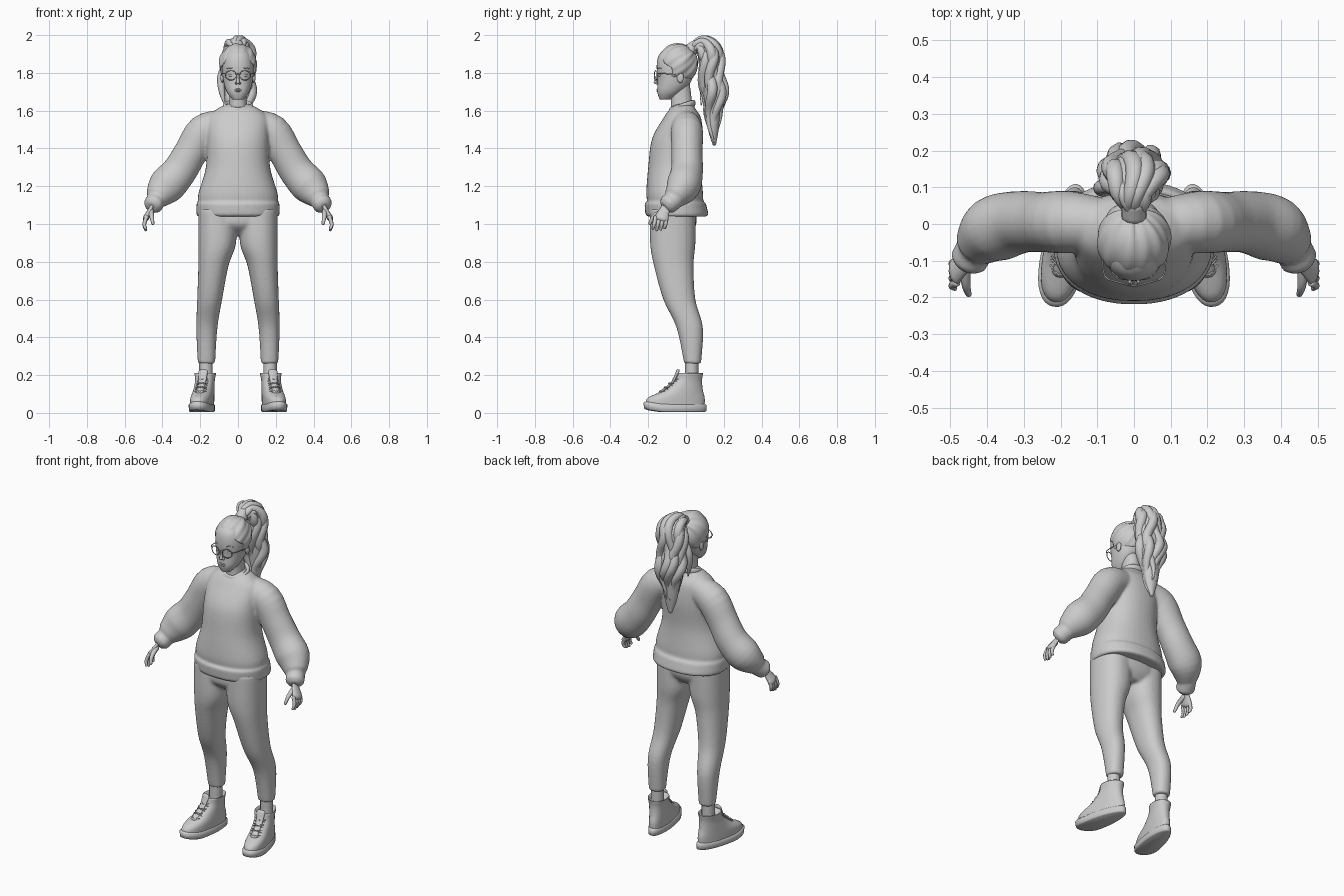
import bpy, bmesh, math, random
from mathutils import Matrix, Vector

random.seed(4)
if "Cube" in bpy.data.objects:
    bpy.data.objects.remove(bpy.data.objects["Cube"])

COLOUR = (.6, .6, .6, 1)
grey = bpy.data.materials.new("plain_grey")
grey.use_nodes = True
grey.diffuse_color = COLOUR
grey.node_tree.nodes["Principled BSDF"].inputs["Base Color"].default_value = COLOUR
ACROSS, UP, DEEP = Vector((1, 0, 0)), Vector((0, 0, 1)), Vector((0, 1, 0))


def ring(z, front, back, half, x=0):
    """A level cross-section of a stack."""
    return (z, front, back, half, x)


def knot(x=0, y=0, z=0, r=.0025):
    """A point on a swept path, with its radius."""
    return (x, y, z, r)


def smooth(knots, steps):
    """Pass a Catmull-Rom spline through the knots."""
    padded = [knots[0], *knots, knots[-1]]
    out = []
    for span in zip(padded, padded[1:], padded[2:], padded[3:]):
        for i in range(steps):
            t = i / steps
            out.append(tuple(b + t / 2 * (c - a + t * (2 * a - 5 * b + 4 * c - d + t * (3 * (b - c) + d - a)))
                             for a, b, c, d in zip(*span)))
    return out + [knots[-1]]


def loft(bm, outlines):
    """Skin a list of point loops and cap both ends."""
    rows = [[bm.verts.new(p) for p in outline] for outline in outlines]
    for low, high in zip(rows, rows[1:]):
        for i in range(len(low)):
            bm.faces.new((low[i - 1], low[i], high[i], high[i - 1]))
    bm.faces.new(rows[0])
    bm.faces.new(rows[-1])


def angles(count):
    return [math.tau * i / count for i in range(count)]


def stack(bm, *rings, steps=5, sides=40, box=.9, taper=0):
    """Loft level rings; box squares their corners, taper narrows the back."""
    def soft(value):
        return math.copysign(abs(value) ** box, value)
    loft(bm, [[(x + half * soft(math.cos(a)) * (1 - taper * math.sin(a)),
                (front + back + (back - front) * soft(math.sin(a))) / 2, z) for a in angles(sides)]
              for z, front, back, half, x in smooth(rings, steps)])


def frames(knots, ref):
    """Position, two cross directions, tangent and radius along a path."""
    points = [Vector(k[:3]) for k in knots]
    for i, k in enumerate(knots):
        tangent = (points[min(i + 1, len(points) - 1)] - points[max(i - 1, 0)]).normalized()
        v = tangent.cross(ref).normalized()
        yield points[i], v.cross(tangent), v, tangent, k[3]


def sweep(bm, *knots, ref=DEEP, flat=1, steps=4, sides=12):
    """Sweep an ellipse along a path and round off its ends."""
    path = list(frames(smooth(knots, steps), ref))
    for end, sign in ((0, -1), (-1, 1)):
        p, u, v, t, r = path[end]
        path.insert(0 if end == 0 else len(path), (p + sign * t * r * .4, u, v, t, r * .6))
    loft(bm, [[p + u * r * math.cos(a) + v * r * flat * math.sin(a) for a in angles(sides)]
              for p, u, v, t, r in path])


def ball(bm, at, size, segments=20):
    place = Matrix.Translation(at) @ Matrix.Diagonal((*size, 1))
    return bmesh.ops.create_uvsphere(bm, u_segments=segments, v_segments=segments // 2, radius=1, matrix=place)["verts"]


def finish(bm, name, mirror=True, fuse=0):
    """Turn the mesh into an object, mirrored and optionally fused into one softened skin."""
    bmesh.ops.recalc_face_normals(bm, faces=bm.faces)
    for face in bm.faces:
        face.smooth = True
    mesh = bpy.data.meshes.new(name)
    bm.to_mesh(mesh)
    bm.clear()
    mesh.materials.append(grey)
    part = bpy.data.objects.new(name, mesh)
    bpy.context.collection.objects.link(part)
    if mirror:
        part.modifiers.new("Mirror", "MIRROR").use_mirror_merge = False
    if fuse:
        skin = part.modifiers.new("Fuse", "REMESH")
        skin.mode, skin.voxel_size, skin.use_smooth_shade = "VOXEL", .008, True
        part.modifiers.new("Soften", "SMOOTH").iterations = fuse


bm = bmesh.new()

# Sweater: body, ribbed hem, puffy sleeves and cuffs fused together
stack(bm, ring(z=1.1, front=-.2, back=.09, half=.21), ring(z=1.16, front=-.21, back=.09, half=.21),
      ring(z=1.3, front=-.2, back=.08, half=.17), ring(z=1.45, front=-.18, back=.09, half=.165),
      ring(z=1.56, front=-.12, back=.08, half=.16), ring(z=1.61, front=-.085, back=.05, half=.11),
      ring(z=1.635, front=-.06, back=.04, half=.06))
stack(bm, ring(z=1.04, front=-.205, back=.11, half=.215), ring(z=1.05, front=-.215, back=.12, half=.22),
      ring(z=1.11, front=-.22, back=.105, half=.22), ring(z=1.12, front=-.2, back=.09, half=.21), steps=1)
sweep(bm, knot(x=.08, z=1.53, r=.07), knot(x=.18, y=.005, z=1.49, r=.085),
      knot(x=.25, y=.005, z=1.38, r=.082), knot(x=.31, y=.005, z=1.28, r=.085),
      knot(x=.38, y=-.015, z=1.2, r=.09), knot(x=.43, y=-.06, z=1.14, r=.06), flat=1.08, sides=24)
sweep(bm, knot(x=.43, y=-.06, z=1.13, r=.052), knot(x=.45, y=-.1, z=1.1, r=.052), sides=24)
finish(bm, "sweater", fuse=4)

# Collar band, higher at the back
sweep(bm, *[knot(x=.07 * math.cos(a), y=.06 * math.sin(a) - .02, z=1.62 + .02 * math.sin(a), r=.018)
            for a in angles(32) + [0]], ref=UP, flat=.6, steps=1)
finish(bm, "collar", mirror=False)

# Trousers: hips fused with both legs
stack(bm, ring(z=1.1, front=-.18, back=.05, half=.19), ring(z=1, front=-.185, back=.055, half=.19),
      ring(z=.94, front=-.12, back=.02, half=.08))
stack(bm, ring(z=1.08, front=-.19, back=.05, half=.1, x=.11), ring(z=.9, front=-.19, back=.05, half=.1, x=.11),
      ring(z=.78, front=-.17, back=.04, half=.08, x=.13), ring(z=.6, front=-.12, back=.05, half=.066, x=.15),
      ring(z=.45, front=-.05, back=.09, half=.056, x=.165), ring(z=.26, front=-.01, back=.08, half=.046, x=.167))
finish(bm, "trousers", fuse=12)

# Ankles
sweep(bm, knot(x=.17, y=.03, z=.15, r=.036), knot(x=.17, y=.03, z=.3, r=.036))
finish(bm, "ankles")

# Shoes: sole, upper, tongue and laces, with the toes turned out
ANKLE = Vector((.17, .03, 0))
turn = Matrix.Translation(ANKLE) @ Matrix.Rotation(math.radians(11), 4, "Z")


def finish_shoe(name):
    bm.transform(turn @ Matrix.Translation((0, -ANKLE.y, 0)))
    finish(bm, name)


stack(bm, ring(z=.005, front=-.21, back=.1, half=.055), ring(z=.01, front=-.225, back=.11, half=.06),
      ring(z=.04, front=-.23, back=.11, half=.06), ring(z=.05, front=-.215, back=.1, half=.05), steps=1, taper=.18)
for v in bm.verts:
    v.co.z += max(0, -v.co.y - .14) * .15
finish_shoe("shoe_soles")
stack(bm, ring(z=.04, front=-.22, back=.1, half=.055), ring(z=.08, front=-.205, back=.1, half=.055),
      ring(z=.12, front=-.12, back=.09, half=.052), ring(z=.17, front=-.06, back=.085, half=.05),
      ring(z=.21, front=-.045, back=.09, half=.055), ring(z=.19, front=-.02, back=.08, half=.04), taper=.12)
finish_shoe("shoe_uppers")
sweep(bm, knot(y=-.14, z=.11, r=.02), knot(y=-.075, z=.16, r=.02), knot(y=-.045, z=.22, r=.026), ref=ACROSS, flat=.3)
finish_shoe("shoe_tongues")
for step in range(4):
    y, z = step * .024 - .14, step * .021 + .115
    for s in (-1, 1):
        sweep(bm, knot(x=-.03 * s, y=y + .01, z=z - .01), knot(y=y - .002, z=z + .002),
              knot(x=.03 * s, y=y + .02, z=z), sides=6)
finish_shoe("shoe_laces")

# Hands: palm, four fingers and thumb
sweep(bm, knot(x=.45, y=-.09, z=1.11, r=.022), knot(x=.462, y=-.11, z=1.08, r=.026),
      knot(x=.488, y=-.13, z=1.03, r=.038), flat=.45)
for finger in range(4):
    y = finger * .019 - .16
    sweep(bm, knot(x=.483, y=y, z=1.04, r=.011), knot(x=.496, y=y * 1.05, z=1, r=.01),
          knot(x=.488, y=y * 1.1, z=.963 + .008 * abs(finger - 1.3), r=.007), sides=8)
sweep(bm, knot(x=.46, y=-.12, z=1.07, r=.015), knot(x=.457, y=-.17, z=1.04, r=.012),
      knot(x=.45, y=-.192, z=1, r=.008), sides=8)
finish(bm, "hands")

# Neck and head
stack(bm, ring(z=1.56, front=-.08, back=.04, half=.055), ring(z=1.66, front=-.08, back=.03, half=.045),
      ring(z=1.74, front=-.09, back=.02, half=.045))
finish(bm, "neck", mirror=False)
stack(bm, ring(z=1.66, front=-.14, back=-.08, half=.03), ring(z=1.7, front=-.152, back=-.02, half=.06),
      ring(z=1.76, front=-.15, back=.03, half=.078), ring(z=1.84, front=-.155, back=.04, half=.084),
      ring(z=1.9, front=-.14, back=.03, half=.07), ring(z=1.94, front=-.09, back=0, half=.03))
finish(bm, "head", mirror=False)

# Facial features
sweep(bm, knot(y=-.147, z=1.8, r=.006), knot(y=-.158, z=1.77, r=.007), knot(y=-.161, z=1.747, r=.01))
ball(bm, (.009, -.155, 1.745), (.008, .009, .006))
finish(bm, "nose")
for drop in (0, .008):
    ball(bm, (0, -.146, 1.712 - drop), (.022, .01, .006))
finish(bm, "lips", mirror=False)
ball(bm, (.035, -.135, 1.787), (.016, .012, .008))
sweep(bm, knot(x=.015, y=-.15, z=1.822), knot(x=.04, y=-.147, z=1.827), knot(x=.06, y=-.13, z=1.822))
finish(bm, "eyes_and_brows")
ball(bm, (.084, -.03, 1.775), (.009, .018, .028))
finish(bm, "ears")

# Round glasses: rim, bridge and temple
sweep(bm, *[knot(x=.038 + .029 * math.cos(a), y=.008 * math.cos(a) - .16, z=1.787 + .025 * math.sin(a))
            for a in angles(24) + [0]], steps=1, sides=6)
sweep(bm, knot(y=-.168, z=1.795), knot(x=.01, y=-.167, z=1.79), ref=UP, sides=6)
sweep(bm, knot(x=.067, y=-.152, z=1.795), knot(x=.083, y=-.13, z=1.797), knot(x=.09, y=-.03, z=1.79), ref=UP, sides=6)
finish(bm, "glasses")

# Swept-back hair: grooves run to the tie, and the cap sinks into the head over the face
centre, tie = Vector((0, -.042, 1.845)), Vector((0, .75, .66)).normalized()
for v in ball(bm, centre, (.1, .105, .11), segments=120):
    arm = v.co - centre
    a = math.atan2(arm.x, arm.dot(tie.cross(ACROSS)))
    grow = 1 + .016 * math.sin(13 * a + 30 * arm.z) + .02 * math.sin(6 * a - 20 * arm.y)
    if v.co.y < -.075 and v.co.z < 1.888 - 1.3 * max(0, abs(arm.x) - .045):
        grow = .72
    elif v.co.z < 1.77:
        grow *= .92
    v.co = centre + arm * grow
finish(bm, "hair_cap", mirror=False)
sweep(bm, knot(y=.02, z=1.92, r=.034), knot(y=.06, z=1.945, r=.034), ref=ACROSS, sides=20)
finish(bm, "hair_tie", mirror=False)

# Ponytail: a core wrapped in broad wavy locks of random length
tail = [knot(y=.04, z=1.93, r=.02), knot(y=.08, z=1.945, r=.05), knot(y=.13, z=1.9, r=.075),
        knot(y=.135, z=1.8, r=.07), knot(y=.147, z=1.7, r=.076), knot(y=.145, z=1.6, r=.055),
        knot(y=.145, z=1.5, r=.038), knot(y=.15, z=1.42, r=.012)]
sweep(bm, *tail, ref=ACROSS, flat=.75, sides=24)
core = list(frames(smooth(tail, 3), ACROSS))
for start in angles(13):
    wave, length = random.uniform(0, 6), random.randint(15, len(core))
    lock = []
    for i, (p, u, v, t, r) in enumerate(core[:length]):
        a = start + .4 * math.sin(i * .6 + wave)
        lift = r * (.85 + .14 * math.sin(i * .8 + wave))
        spot = p + u * lift * math.cos(a) + v * lift * .75 * math.sin(a)
        lock.append(knot(*spot, r=(.006 + .28 * r) * min(1, (length - i) / 5)))
    sweep(bm, *lock, ref=ACROSS, steps=2, sides=10)
finish(bm, "ponytail", mirror=False)

# Loose lock hanging behind the right ear
sweep(bm, knot(x=-.06, y=.1, z=1.86, r=.015), knot(x=-.09, y=.1, z=1.78, r=.02),
      knot(x=-.085, y=.09, z=1.7, r=.016), knot(x=-.07, y=.08, z=1.63, r=.003), ref=ACROSS)
finish(bm, "loose_lock", mirror=False)
